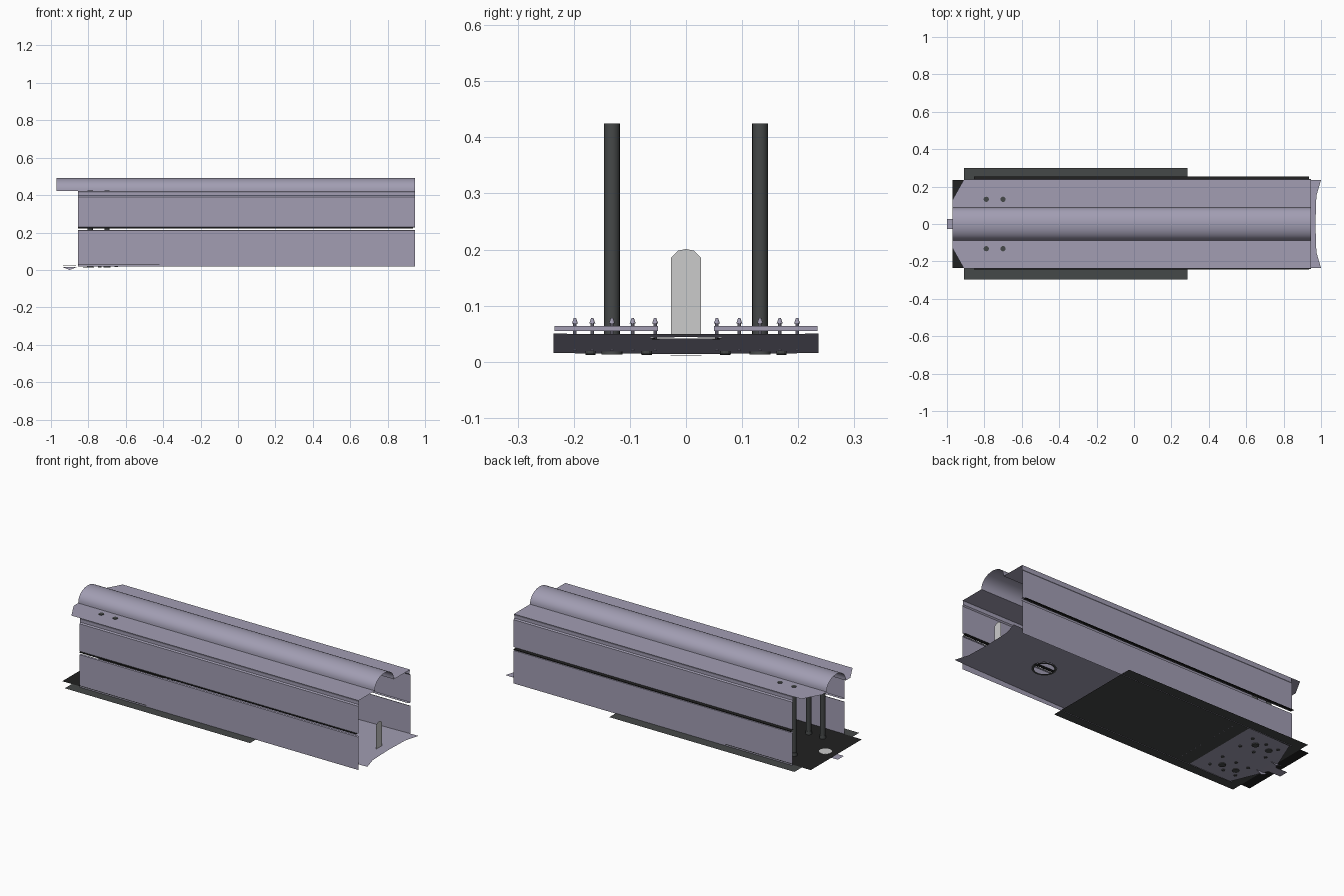
import bpy, bmesh, math
from mathutils import Matrix, Vector

if "Cube" in bpy.data.objects:
    bpy.data.objects.remove(bpy.data.objects["Cube"])


def mat(name, c):
    m = bpy.data.materials.new(name)
    m.diffuse_color = (*c, 1)
    m.use_nodes = True
    m.node_tree.nodes["Principled BSDF"].inputs["Base Color"].default_value = m.diffuse_color
    return m


METAL = mat("violet_grey_metal", (0.36, 0.34, 0.45))
DARK = mat("dark_rubber", (0.06, 0.065, 0.065))
BLACK = mat("black_sheet", (0.015, 0.015, 0.015))
PALE = mat("pale_plastic", (0.65, 0.65, 0.65))


def finish(name, bm, material, smooth=False):
    me = bpy.data.meshes.new(name)
    bm.to_mesh(me)
    bm.free()
    me.materials.append(material)
    ob = bpy.data.objects.new(name, me)
    bpy.context.collection.objects.link(ob)
    if smooth:
        bpy.context.view_layer.objects.active = ob
        ob.select_set(True)
        bpy.ops.object.shade_smooth_by_angle(angle=math.radians(30))
        ob.select_set(False)
    return ob


def polys(name, faces, material):
    bm = bmesh.new()
    for f in faces:
        bm.faces.new([bm.verts.new(p) for p in f])
    bmesh.ops.remove_doubles(bm, verts=bm.verts, dist=1e-5)
    return finish(name, bm, material)


def extrude_x(name, profile, x0, x1, material, smooth=False):
    """Thin sheet: a (y, z) profile swept along x."""
    bm = bmesh.new()
    a = [bm.verts.new((x0, y, z)) for y, z in profile]
    b = [bm.verts.new((x1, y, z)) for y, z in profile]
    for i in range(len(a) - 1):
        bm.faces.new((a[i], b[i], b[i + 1], a[i + 1]))
    return finish(name, bm, material, smooth)


def add_cyl(bm, p, r, h, r2=None, seg=20):
    bmesh.ops.create_cone(bm, cap_ends=True, segments=seg, radius1=r,
                          radius2=r if r2 is None else r2, depth=h,
                          matrix=Matrix.Translation(Vector(p) + Vector((0, 0, h / 2))))


def add_box(bm, lo, hi):
    lo, hi = Vector(lo), Vector(hi)
    bmesh.ops.create_cube(bm, size=1, matrix=Matrix.Translation((lo + hi) / 2)
                          @ Matrix.Diagonal((*(hi - lo), 1)))


def floor_z(x):
    return 0.013 + 0.0188 * (x + 0.97)


# roof: barrel between two flat wings, wings have clipped corners at the left end
barrel = [(-0.088 * math.cos(math.pi * i / 24), 0.422 + 0.07 * math.sin(math.pi * i / 24) ** 0.9)
          for i in range(25)]
extrude_x("roof_barrel", barrel, -0.97, 0.945, METAL, True)
for s, side in ((-1, "front"), (1, "back")):
    wing = [(-0.97, 0.088), (-0.97, 0.13), (-0.91, 0.237), (0.945, 0.237), (0.945, 0.088)]
    polys(f"roof_wing_{side}", [[(x, s * y, 0.422) for x, y in wing][::-s]], METAL)

    # side walls: two panels split by a slot, with a folded lip at the top
    w = 0.24 * s
    extrude_x(f"lower_panel_{side}", [(w, 0.018), (w, 0.21), (w - 0.008 * s, 0.213)][::-s],
              -0.855, 0.945, METAL)
    extrude_x(f"upper_panel_{side}", [(w - 0.008 * s, 0.227), (w, 0.23), (w, 0.39),
                                      (w - 0.006 * s, 0.397), (w - 0.006 * s, 0.412),
                                      (w - 0.003 * s, 0.422)][::-s], -0.855, 0.945, METAL)
    rail_y = 0.255 if s > 0 else -0.242
    extrude_x(f"slot_rail_{side}", [(w - 0.012 * s, 0.228), (rail_y, 0.226), (rail_y, 0.222)],
              -0.855, 0.935, BLACK)
    # low trim line on the wall
    extrude_x(f"trim_{side}", [(w + 0.002 * s, 0.028), (w + 0.002 * s, 0.032)], -0.855, -0.42, BLACK)

# sloping floor with swallow-tail end and round hole
arc = [(0.6 + 0.065 * math.cos(math.pi * i / 16), 0.065 * math.sin(math.pi * i / 16)) for i in range(17)]
half = [(-0.935, 0), (-0.84, 0.236), (1.0, 0.236), (0.975, 0.15), (0.97, 0)] + arc
polys("floor", [[(x, y, floor_z(x)) for x, y in half],
                [(x, -y, floor_z(x)) for x, y in half[::-1]]], METAL)
bm = bmesh.new()
for i in range(32):
    a, b = (2 * math.pi * k / 32 for k in (i, i + 1))
    q = [(r, t) for r, t in ((0.065, a), (0.065, b), (0.052, b), (0.052, a))]
    bm.faces.new([bm.verts.new((0.6 + r * math.cos(t), r * math.sin(t),
                                floor_z(0.6 + r * math.cos(t)) - 0.002)) for r, t in q])
finish("hole_rim", bm, DARK)

# flat mat under the tunnel, wider than the walls
polys("base_mat", [[(-0.91, -0.297, 0.0205), (0.285, -0.297, 0.0205),
                    (0.285, 0.3, 0.0205), (-0.91, 0.3, 0.0205)]], DARK)

# black entrance sheet at the left end
polys("entrance_sheet", [[(-0.97, -0.235, 0.022), (-0.55, -0.235, 0.025),
                          (-0.55, 0.235, 0.025), (-0.97, 0.235, 0.022)]], BLACK)
bm = bmesh.new()
add_cyl(bm, (-0.9, 0, 0.022), 0.035, 0.002, seg=24)
finish("entrance_disc", bm, PALE)

# tongue protruding at the left end, with small side flares
polys("tongue", [[(-1.0, -0.028, 0.012), (-0.88, -0.028, 0.011),
                  (-0.88, 0.028, 0.011), (-1.0, 0.028, 0.012)]], METAL)
polys("tongue_flares", [[(-0.9, s * 0.06, 0.0), (-0.86, s * 0.055, 0.016),
                         (-0.94, s * 0.055, 0.016)] for s in (-1, 1)], METAL)

# four posts with nuts at the base, ends showing through the roof
bm = bmesh.new()
for x in (-0.79, -0.70):
    for y in (-0.132, 0.132):
        add_cyl(bm, (x, y, 0.014), 0.014, 0.411)
        add_cyl(bm, (x, y, 0.0125), 0.019, 0.03, 0.016)
finish("posts", bm, DARK, True)

# clamp bars with bolts on the floor
bm = bmesh.new()
for s in (-1, 1):
    a, b = sorted((s * 0.05, s * 0.234))
    add_box(bm, (-0.505, a, 0.055), (-0.475, b, 0.064))
    for y in (0.055, 0.095, 0.132, 0.167, 0.198):
        add_cyl(bm, (-0.49, s * y, 0.02), 0.003, 0.05, seg=10)
        add_cyl(bm, (-0.49, s * y, 0.068), 0.0055, 0.01, 0.002, seg=10)
finish("clamp_bars", bm, METAL)

# bolt heads under the floor
bm = bmesh.new()
for x in (-0.82, -0.74, -0.65):
    for y in (-0.17, -0.07, 0.07, 0.17):
        add_cyl(bm, (x, y, floor_z(x) - 0.004), 0.009, 0.005, seg=12)
finish("floor_bolts", bm, DARK)

# upright paddle near the right end
outline = [(-0.027, 0.048), (0.027, 0.048), (0.027, 0.185), (0.014, 0.198),
           (0, 0.201), (-0.014, 0.198), (-0.027, 0.185)]
polys("paddle", [[(0.91, y, z) for y, z in outline]], PALE)
